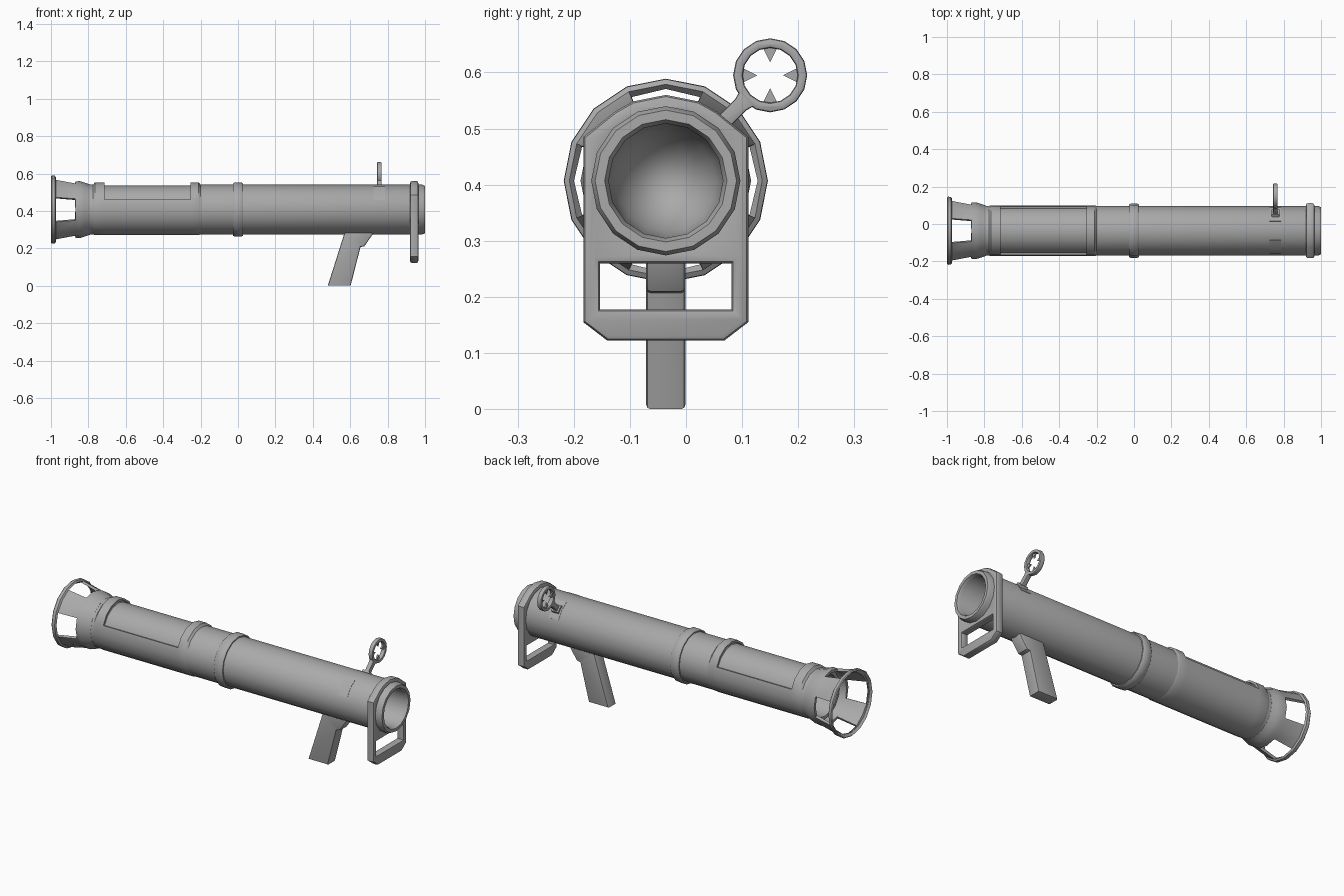
import bpy, bmesh, math
from mathutils import Matrix

cube = bpy.data.objects.get("Cube")
if cube:
    bpy.data.objects.remove(cube, do_unlink=True)

AXIS_Y, AXIS_Z, SIDES = -0.036, 0.407, 16

gray = bpy.data.materials.new("gray_metal")
gray.use_nodes = True
gray.diffuse_color = (0.4, 0.4, 0.4, 1)
gray.node_tree.nodes["Principled BSDF"].inputs["Base Color"].default_value = (0.4, 0.4, 0.4, 1)


def finish(obj):
    """Bake modifiers or curve to a mesh, weld, colour and smooth it."""
    deps = bpy.context.evaluated_depsgraph_get()
    mesh = bpy.data.meshes.new_from_object(obj.evaluated_get(deps))
    name, matrix = obj.name, obj.matrix_world.copy()
    bpy.data.objects.remove(obj, do_unlink=True)
    bm = bmesh.new()
    bm.from_mesh(mesh)
    bmesh.ops.remove_doubles(bm, verts=bm.verts, dist=0.0002)
    bmesh.ops.recalc_face_normals(bm, faces=bm.faces)
    bm.to_mesh(mesh)
    bm.free()
    mesh.materials.clear()
    mesh.materials.append(gray)
    new = bpy.data.objects.new(name, mesh)
    new.matrix_world = matrix
    bpy.context.collection.objects.link(new)
    bpy.ops.object.select_all(action='DESELECT')
    new.select_set(True)
    bpy.context.view_layer.objects.active = new
    bpy.ops.object.shade_smooth_by_angle(angle=math.radians(38))
    return new


def lathe(name, profile, thickness=0, swell=None, skip=None):
    """Turn (x, radius) points about the tube axis; skip(row, side) leaves gaps."""
    bm = bmesh.new()
    rings = []
    for x, r in profile:
        ring = []
        for k in range(SIDES):
            a = math.tau * k / SIDES
            rr = swell(r, a) if swell else r
            ring.append(bm.verts.new((x, AXIS_Y + rr * math.sin(a), AXIS_Z + rr * math.cos(a))))
        rings.append(ring)
    for i in range(len(rings) - 1):
        for k in range(SIDES):
            if skip and skip(i, k):
                continue
            n = (k + 1) % SIDES
            bm.faces.new((rings[i][k], rings[i + 1][k], rings[i + 1][n], rings[i][n]))
    bmesh.ops.delete(bm, geom=[v for v in bm.verts if not v.link_faces], context='VERTS')
    mesh = bpy.data.meshes.new(name)
    bm.to_mesh(mesh)
    bm.free()
    obj = bpy.data.objects.new(name, mesh)
    bpy.context.collection.objects.link(obj)
    if thickness:
        obj.modifiers.new("wall", 'SOLIDIFY').thickness = thickness
    bpy.context.view_layer.update()
    return finish(obj)


# Plate planes: across the tube (y, z) and along it (x, z)
ACROSS = Matrix(((0, 0, 1, 0), (1, 0, 0, 0), (0, 1, 0, 0), (0, 0, 0, 1)))
ALONG = Matrix(((1, 0, 0, 0), (0, 0, -1, 0), (0, 1, 0, 0), (0, 0, 0, 1)))


def plate(name, loops, half, bevel, plane, shift):
    """Extrude a flat outline with holes, with rounded edges."""
    curve = bpy.data.curves.new(name, 'CURVE')
    curve.dimensions = '2D'
    curve.fill_mode = 'BOTH'
    curve.extrude = half - bevel
    curve.bevel_depth = bevel
    curve.bevel_resolution = 1
    curve.offset = -bevel
    for loop in loops:
        s = curve.splines.new('POLY')
        s.points.add(len(loop) - 1)
        for p, (u, v) in zip(s.points, loop):
            p.co = (u, v, 0, 1)
        s.use_cyclic_u = True
    obj = bpy.data.objects.new(name, curve)
    obj.matrix_world = Matrix.Translation(shift) @ plane
    bpy.context.collection.objects.link(obj)
    bpy.context.view_layer.update()
    return finish(obj)


def circle(u, v, r, n=SIDES):
    return [(u + r * math.sin(math.tau * k / n), v + r * math.cos(math.tau * k / n)) for k in range(n)]


# Launch tube, hollow at both ends, slimmer under the sleeve
lathe("tube", [(0.05, 0.0), (0.07, 0.05), (0.13, 0.09), (0.22, 0.102), (0.985, 0.102),
               (1.0, 0.109), (1.0, 0.126), (0.985, 0.133), (-0.25, 0.133), (-0.255, 0.128),
               (-0.715, 0.128), (-0.72, 0.133), (-0.83, 0.133), (-0.83, 0.115), (-0.2, 0.115),
               (-0.12, 0.09), (-0.08, 0.0)])

# Band around the middle joint
lathe("middle_band", [(-0.027, 0.13), (-0.027, 0.139), (-0.018, 0.145), (0.018, 0.145),
                      (0.027, 0.139), (0.027, 0.13)])

# Flared rear cage with four windows
lathe("rear_cage", [(-1.0, 0.177), (-0.995, 0.182), (-0.979, 0.181), (-0.973, 0.172),
                    (-0.87, 0.151), (-0.845, 0.152), (-0.82, 0.144), (-0.79, 0.134)],
      thickness=0.015, skip=lambda row, k: row == 3 and k % 4 in (0, 3))

# Sleeve, thicker on top, cut open above
lathe("sleeve", [(-0.775, 0), (-0.765, 1), (-0.715, 1), (-0.255, 1), (-0.21, 1), (-0.2, 0)],
      thickness=0.011,
      swell=lambda s, a: 0.133 + s * (0.003 + 0.01 * max(0, math.cos(a))),
      skip=lambda row, k: row == 2 and (k < 3 or k > 12))

# Pads of the sight clamp on both shoulders
lathe("sight_pads", [(0.725, 0.1345), (0.785, 0.1345)], thickness=0.005,
      skip=lambda row, k: k not in (1, 2, 13, 14))

# Front bracket with carrying loop
arc = [math.radians(d) for d in (-36, -22.5, 0, 22.5, 36)]
outline = [(AXIS_Y + 0.153 * math.sin(a), AXIS_Z + 0.153 * math.cos(a)) for a in arc]
lower = [(0.147, 0.485), (0.147, 0.155), (0.104, 0.122)]
outline += [(AXIS_Y + u, v) for u, v in lower]
outline += [(AXIS_Y - u, v) for u, v in reversed(lower)]
opening = [(-0.153, 0.178), (0.081, 0.178), (0.081, 0.26), (-0.153, 0.26)]
plate("front_bracket", [outline, opening, circle(AXIS_Y, AXIS_Z, 0.12)],
      0.022, 0.01, ACROSS, (0.942, 0, 0))

# Pistol grip
plate("grip", [[(0.48, 0.0), (0.602, 0.0), (0.655, 0.207), (0.675, 0.21), (0.72, 0.275),
                (0.72, 0.3), (0.58, 0.3), (0.567, 0.275)]],
      0.035, 0.008, ALONG, (0, AXIS_Y, 0))

# Ring sight
SY, SZ, SX = 0.15, 0.595, 0.756
plate("sight_ring", [circle(SY, SZ, 0.066), circle(SY, SZ, 0.049)], 0.0125, 0.005, ACROSS, (SX, 0, 0))


def turned(points, angle):
    c, s = math.cos(angle), math.sin(angle)
    return [(SY + u * c - v * s, SZ + u * s + v * c) for u, v in points]


# Four aiming points inside the ring
for i in range(4):
    plate("sight_point_%d" % (i + 1), [turned([(0.023, 0), (0.055, 0.016), (0.055, -0.016)], i * math.pi / 2)],
          0.004, 0, ACROSS, (SX, 0, 0))

# Stem and foot leaning in towards the tube
lean = math.radians(225)
plate("sight_stem", [turned([(0.056, 0.019), (0.075, 0.014), (0.15, 0.014),
                             (0.15, -0.014), (0.075, -0.014), (0.056, -0.019)], lean)],
      0.0125, 0.004, ACROSS, (SX, 0, 0))
plate("sight_foot", [turned([(0.122, 0.02), (0.15, 0.026), (0.15, -0.026), (0.122, -0.02)], lean)],
      0.022, 0.003, ACROSS, (SX, 0, 0))
